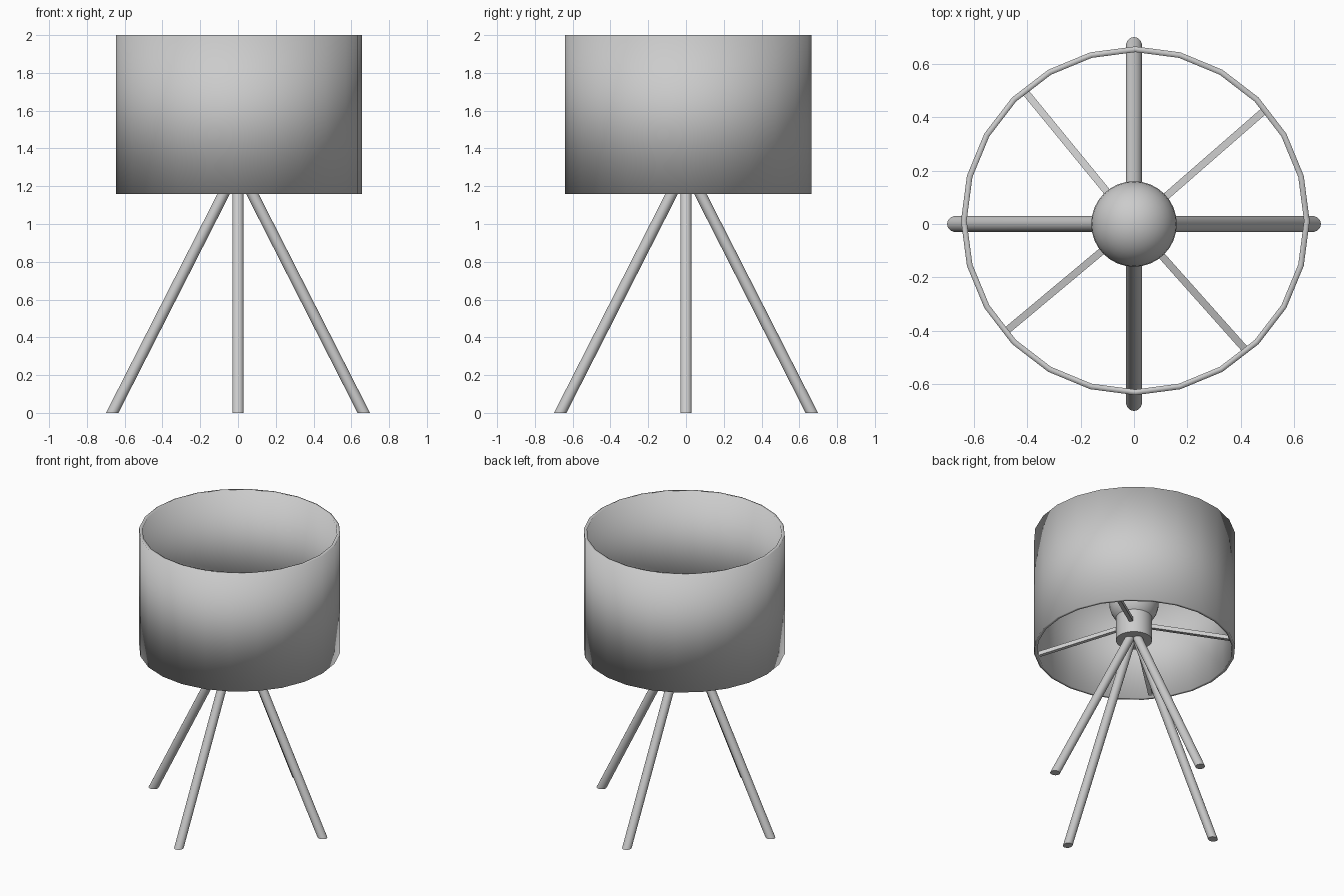
import bpy
import math
from mathutils import Matrix, Vector

cube = bpy.data.objects.get("Cube")
if cube:
    bpy.data.objects.remove(cube, do_unlink=True)

GREY = (0.6, 0.6, 0.6, 1)
mat = bpy.data.materials.new("plain grey")
mat.use_nodes = True
mat.diffuse_color = GREY
mat.node_tree.nodes["Principled BSDF"].inputs["Base Color"].default_value = GREY

SHADE_CENTRE = Vector((0.005, 0.012, 0))
SHADE_BOTTOM, SHADE_TOP = 1.16, 2.0
SHADE_RADIUS, SHADE_WALL = 0.652, 0.021


def finish(name, smooth=True):
    """Name the active object, colour it and smooth its round faces."""
    obj = bpy.context.object
    obj.name = name
    obj.data.materials.append(mat)
    if smooth:
        bpy.ops.object.shade_smooth_by_angle(angle=math.radians(30))
    return obj


def cylinder(name, radius, bottom, top, sides, fill="NGON"):
    bpy.ops.mesh.primitive_cylinder_add(
        vertices=sides, radius=radius, depth=top - bottom,
        end_fill_type=fill, location=(0, 0, (bottom + top) / 2))
    bpy.ops.object.transform_apply(location=True)
    return finish(name)


# Open drum shade with a thin wall
shade = cylinder("shade", SHADE_RADIUS, SHADE_BOTTOM, SHADE_TOP, 24, "NOTHING")
shade.location = SHADE_CENTRE
wall = shade.modifiers.new("wall", "SOLIDIFY")
wall.thickness = SHADE_WALL
wall.offset = -1
wall.use_even_offset = True

# Bulb and its socket
cylinder("socket", 0.117, 1.235, 1.405, 32)
bpy.ops.mesh.primitive_uv_sphere_add(segments=32, ring_count=16, radius=0.16,
                                     location=(0, 0, 1.51))
finish("bulb")

# Four splayed legs with feet cut level with the floor
LEG_TOP, LEG_FOOT, LEG_SLOPE = 1.27, 0.666, 0.509
for i, side in enumerate(("left", "back", "right", "front")):
    leg = cylinder(side + "_leg", 0.03, 0, LEG_TOP, 24)
    for v in leg.data.vertices:
        v.co.x = v.co.x * 1.1 + LEG_FOOT - LEG_SLOPE * v.co.z
    leg.data.transform(Matrix.Rotation(i * math.pi / 2, 4, "Z"))

# Four square rods sloping from the socket down to the shade
for i in range(4):
    angle = math.radians(40.5 + 90 * i)
    outward = Vector((math.cos(angle), math.sin(angle), 0))
    inner = outward * 0.08 + Vector((0, 0, 1.336))
    outer = SHADE_CENTRE + outward * 0.634 + Vector((0, 0, 1.183))
    run = outer - inner
    bpy.ops.mesh.primitive_cube_add(size=1)
    rod = finish(f"shade_rod_{i + 1}", smooth=False)
    rod.data.transform(Matrix.Diagonal((run.length, 0.027, 0.027, 1)))
    rod.rotation_euler = run.to_track_quat("X", "Z").to_euler()
    rod.location = (inner + outer) / 2
